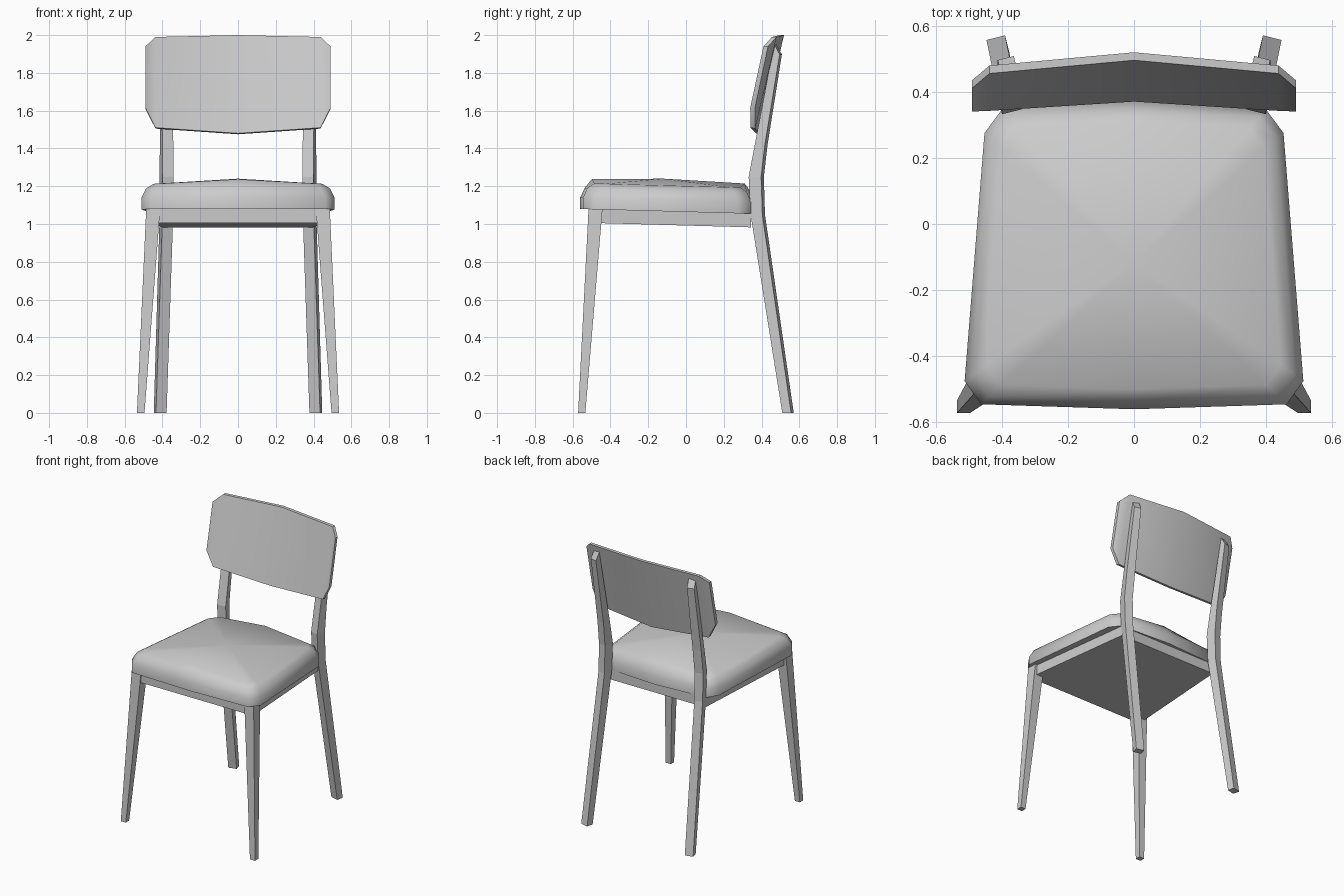
import bpy, bmesh
from math import radians, sin, cos
from mathutils import Vector

if "Cube" in bpy.data.objects:
    bpy.data.objects.remove(bpy.data.objects["Cube"])


def loft(name, rings, peak=None, smooth=None):
    """Skin a stack of closed rings; cap the ends, or fan the top to a peak."""
    bm = bmesh.new()
    loops = [[bm.verts.new(p) for p in r] for r in rings]
    n = len(loops[0])
    for a, b in zip(loops, loops[1:]):
        for i in range(n):
            j = (i + 1) % n
            bm.faces.new((a[i], a[j], b[j], b[i]))
    bm.faces.new(loops[0])
    if peak:
        top = bm.verts.new(peak)
        for i in range(n):
            bm.faces.new((loops[-1][i], loops[-1][(i + 1) % n], top))
    else:
        bm.faces.new(loops[-1])
    bmesh.ops.recalc_face_normals(bm, faces=bm.faces)
    me = bpy.data.meshes.new(name)
    bm.to_mesh(me)
    bm.free()
    ob = bpy.data.objects.new(name, me)
    bpy.context.collection.objects.link(ob)
    if smooth:
        bpy.ops.object.select_all(action='DESELECT')
        ob.select_set(True)
        bpy.context.view_layer.objects.active = ob
        bpy.ops.object.shade_smooth_by_angle(angle=radians(smooth))
    return ob


def base_z(y):
    """Underside of the cushion, dropping gently to the back."""
    return 1.064 - 0.028 * y


# Seat cushion: chamfered outline, vertical rim, rounded shoulder, crowned top
half = [(0, -0.56), (0.462, -0.545), (0.512, -0.475), (0.452, 0.275), (0.40, 0.345), (0, 0.37)]
outline = half + [(-x, y) for x, y in half[-2:0:-1]]


def seat_ring(scale, height, crown=0):
    pts = []
    for x, y in outline:
        sx, sy = x * scale, -0.09 + (y + 0.09) * scale
        pts.append((sx, sy, base_z(sy) + height + (crown if x == 0 else 0)))
    return pts


loft("seat_cushion", [seat_ring(1, 0), seat_ring(1, 0.06), seat_ring(0.95, 0.112),
                      seat_ring(0.87, 0.137, 0.022)], peak=(0, -0.12, 1.24), smooth=55)

# Seat frame: solid tapered apron under the cushion
plan = [(-0.475, -0.51), (0.475, -0.51), (0.395, 0.345), (-0.395, 0.345)]
loft("seat_frame", [[(x, y, base_z(y) - 0.072) for x, y in plan],
                    [(x, y, base_z(y) + 0.004) for x, y in plan]])


def section(x, y, z, w, d, turn=0, slope=0):
    """Rectangle w x d, turned about z; slope tips its plane towards the back."""
    c, s = cos(turn), sin(turn)
    pts = []
    for i, j in ((-1, -1), (1, -1), (1, 1), (-1, 1)):
        u, v = i * w / 2, j * d / 2
        pts.append((x + u * c - v * s, y + u * s + v * c, z - slope * v))
    return pts


for side, tag in ((1, "right"), (-1, "left")):
    # Front leg: straight, splayed and tapered
    loft("front_leg_" + tag, [section(side * 0.515, -0.552, 0, 0.04, 0.038),
                              section(side * 0.449, -0.479, 1.08, 0.074, 0.074)])
    # Back leg: bent post running up behind the backrest
    path = [(0.412, 0.54, 0, 0.058, 0.048, 0),
            (0.379, 0.380, 1.05, 0.058, 0.064, 0),
            (0.378, 0.372, 1.25, 0.060, 0.068, 0),
            (0.378, 0.398, 1.42, 0.060, 0.055, 0),
            (0.384, 0.487, 1.925, 0.050, 0.030, 1.8)]
    loft("back_leg_" + tag, [section(side * x, y, z, w, d, side * radians(-14), sl)
                             for x, y, z, w, d, sl in path])

# Backrest: curved, leaning panel with clipped corners
# columns: x, (y, z) of front bottom, (y, z) of front top
cols = [(0.490, (0.340, 1.615), (0.410, 1.94)),
        (0.437, (0.342, 1.510), (0.455, 1.99)),
        (0.0, (0.370, 1.480), (0.495, 2.0))]
full = [(-c[0], c[1], c[2]) for c in cols] + cols[1::-1]
rings = []
for x, (yb, zb), (yt, zt) in full:
    t = Vector((0.024, -0.005))
    rings.append([(x, yb, zb), (x, yb + t.x, zb + t.y),
                  (x, yt + t.x, zt), (x, yt, zt)])
loft("backrest", rings, smooth=40)
